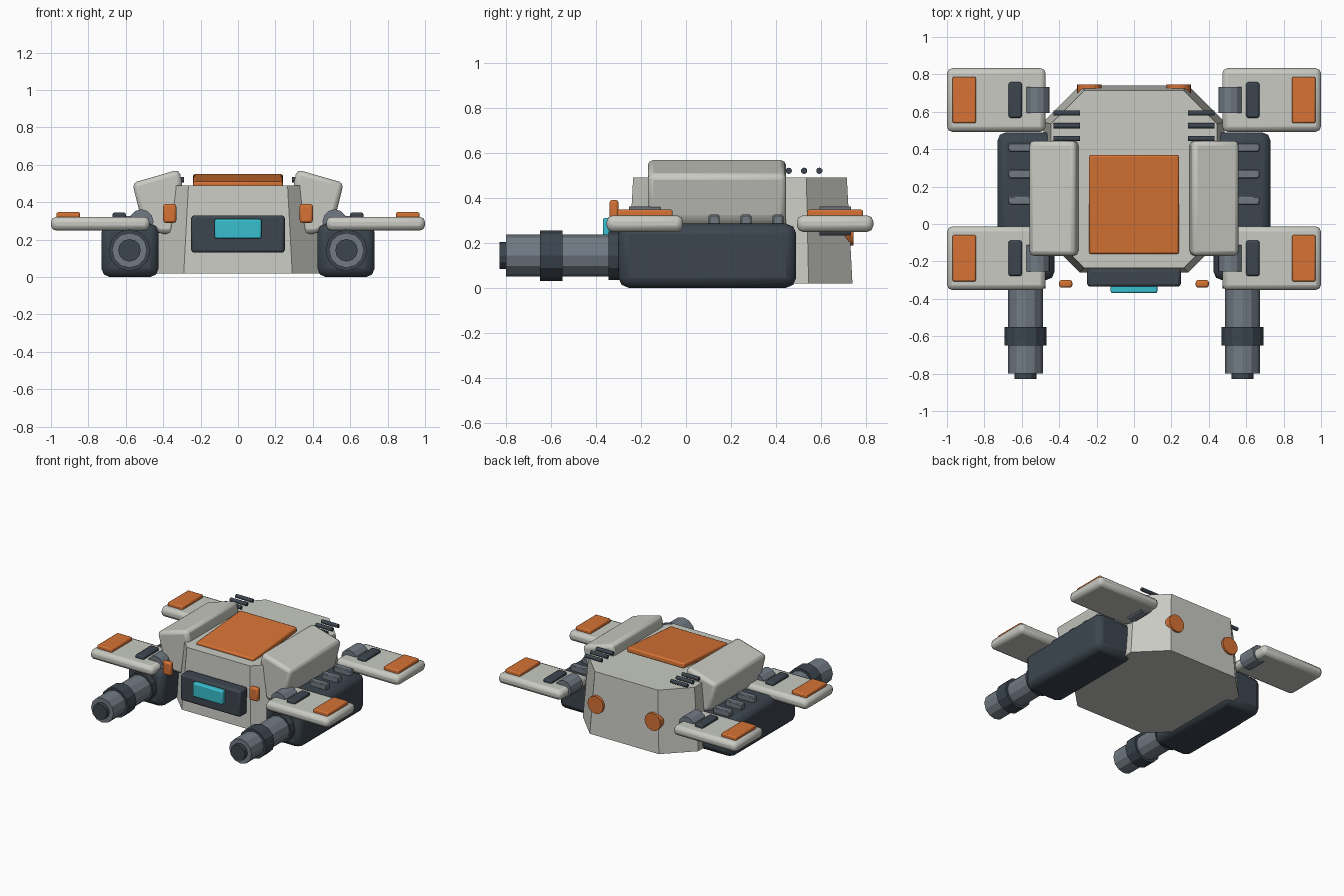
import bpy, bmesh, math
from mathutils import Matrix, Vector

cube = bpy.data.objects.get("Cube")
if cube:
    bpy.data.objects.remove(cube, do_unlink=True)


def material(name, rgb):
    m = bpy.data.materials.new(name)
    m.use_nodes = True
    col = (*rgb, 1.0)
    m.diffuse_color = col
    m.node_tree.nodes["Principled BSDF"].inputs["Base Color"].default_value = col
    return m


HULL = material("pale hull grey", (0.58, 0.59, 0.54))
ORANGE = material("orange", (0.67, 0.17, 0.035))
DARK = material("dark slate", (0.045, 0.06, 0.078))
STEEL = material("steel grey", (0.165, 0.195, 0.23))
CYAN = material("cyan glass", (0.04, 0.52, 0.62))


def finish(name, bm, mat, bevel=0.0, segments=2):
    bmesh.ops.recalc_face_normals(bm, faces=bm.faces)
    mesh = bpy.data.meshes.new(name)
    bm.to_mesh(mesh)
    bm.free()
    mesh.materials.append(mat)
    ob = bpy.data.objects.new(name, mesh)
    bpy.context.collection.objects.link(ob)
    if bevel:
        mod = ob.modifiers.new("Bevel", "BEVEL")
        mod.width = bevel
        mod.segments = segments
        mod.limit_method = "ANGLE"
        mod.angle_limit = math.radians(25)
    return ob


def box(name, xr, yr, zr, mat, bevel=0.0, segments=2, tilt=0.0):
    """Box given by its extents, optionally pitched about x."""
    bm = bmesh.new()
    bmesh.ops.create_cube(bm, size=1)
    size = [b - a for a, b in (xr, yr, zr)]
    mid = Vector([(a + b) / 2 for a, b in (xr, yr, zr)])
    bm.transform(Matrix.Translation(mid) @ Matrix.Rotation(tilt, 4, "X")
                 @ Matrix.Diagonal((*size, 1)))
    return finish(name, bm, mat, bevel, segments)


def rod(name, centre, radius, length, axis, mat, sides=12):
    """Faceted cylinder lying along x or y."""
    bm = bmesh.new()
    bmesh.ops.create_cone(bm, cap_ends=True, segments=sides, radius1=radius,
                          radius2=radius, depth=length)
    turn = Matrix.Rotation(math.pi / 2, 4, "X" if axis == "y" else "Y")
    bm.transform(Matrix.Translation(centre) @ turn)
    return finish(name, bm, mat)


def loft(name, rings, mat, bevel=0.0):
    """Solid between two matching outlines."""
    bm = bmesh.new()
    a, b = [[bm.verts.new(p) for p in ring] for ring in rings]
    bm.faces.new(a)
    bm.faces.new(b)
    for i in range(len(a)):
        j = (i + 1) % len(a)
        bm.faces.new((a[i], a[j], b[j], b[i]))
    return finish(name, bm, mat, bevel)


def octagon(hx, hy, cut, z, cy=0.24):
    half = [(hx, -hy + cut), (hx, hy - cut), (hx - cut, hy), (cut - hx, hy)]
    return [(x, y + cy, z) for x, y in half + [(-x, -y) for x, y in half]]


# Main hull, roof hatch and face panel
loft("hull", [octagon(0.485, 0.5, 0.195, 0.02), octagon(0.445, 0.475, 0.18, 0.49)], HULL)
box("roof_hatch", (-0.24, 0.24), (-0.16, 0.37), (0.49, 0.53), ORANGE, 0.01,
    tilt=math.radians(4.5))
box("face_panel", (-0.25, 0.25), (-0.335, -0.24), (0.13, 0.33), DARK, 0.015)
box("visor", (-0.125, 0.125), (-0.37, -0.32), (0.205, 0.31), CYAN, 0.01)

# Cross-section of the right-hand shoulder, mirrored for the other side
SHOULDER = [(0.315, 0.575), (0.565, 0.503), (0.515, 0.3), (0.425, 0.232),
            (0.345, 0.23), (0.298, 0.5)]

for side, s in (("left", 1), ("right", -1)):

    def span(a, b):
        return tuple(sorted((a * s, b * s)))

    # Shoulder armour and front lamp
    loft(f"{side}_shoulder", [[(x * s, y, z) for x, z in SHOULDER] for y in (-0.17, 0.445)],
         HULL, 0.025)
    box(f"{side}_front_lamp", span(0.33, 0.4), (-0.34, -0.3), (0.29, 0.39), ORANGE, 0.012)

    # Side pod with cooling ribs
    box(f"{side}_pod", span(0.425, 0.73), (-0.3, 0.49), (0.0, 0.285), DARK, 0.045)
    for i in range(3):
        y = 0.125 + i * 0.142
        box(f"{side}_pod_rib_{i + 1}", span(0.53, 0.67), (y - 0.024, y + 0.024),
            (0.27, 0.325), STEEL, 0.006, 1)

    # Barrel, bands and muzzle
    for part, radius, y0, y1, mat in (("barrel", 0.094, -0.8, -0.25, STEEL),
                                      ("barrel_collar", 0.108, -0.345, -0.27, DARK),
                                      ("barrel_band", 0.112, -0.65, -0.55, DARK),
                                      ("muzzle", 0.06, -0.83, -0.79, DARK)):
        rod(f"{side}_{part}", (0.58 * s, (y0 + y1) / 2, 0.143), radius, y1 - y0, "y", mat)

    # Front and rear fins with hinge, grip and marker plate
    for end, cy in (("front", -0.183), ("rear", 0.663)):
        tag = f"{side}_{end}"
        box(f"{tag}_fin", span(0.472, 1.0), (cy - 0.17, cy + 0.17), (0.248, 0.322), HULL, 0.028)
        box(f"{tag}_fin_marker", span(0.845, 0.97), (cy - 0.124, cy + 0.124),
            (0.31, 0.347), ORANGE, 0.008)
        box(f"{tag}_fin_grip", span(0.6, 0.67), (cy - 0.095, cy + 0.095),
            (0.31, 0.345), DARK, 0.01)
        rod(f"{tag}_hinge", (0.517 * s, cy, 0.297), 0.065, 0.14, "y", STEEL)

    # Vent bars and rear thruster
    for i in range(3):
        rod(f"{side}_vent_bar_{i + 1}", (0.36 * s, 0.457 + i * 0.068, 0.52), 0.014, 0.14,
            "x", DARK)
    rod(f"{side}_thruster", (0.24 * s, 0.715, 0.253), 0.066, 0.06, "y", ORANGE, 16)

# Soft bevels with crisp edges on the rounded parts
bpy.ops.object.select_all(action="DESELECT")
rounded = [o for o in bpy.context.collection.objects if o.type == "MESH" and o.modifiers]
for ob in rounded:
    ob.select_set(True)
bpy.context.view_layer.objects.active = rounded[0]
bpy.ops.object.shade_smooth_by_angle(angle=math.radians(30))
